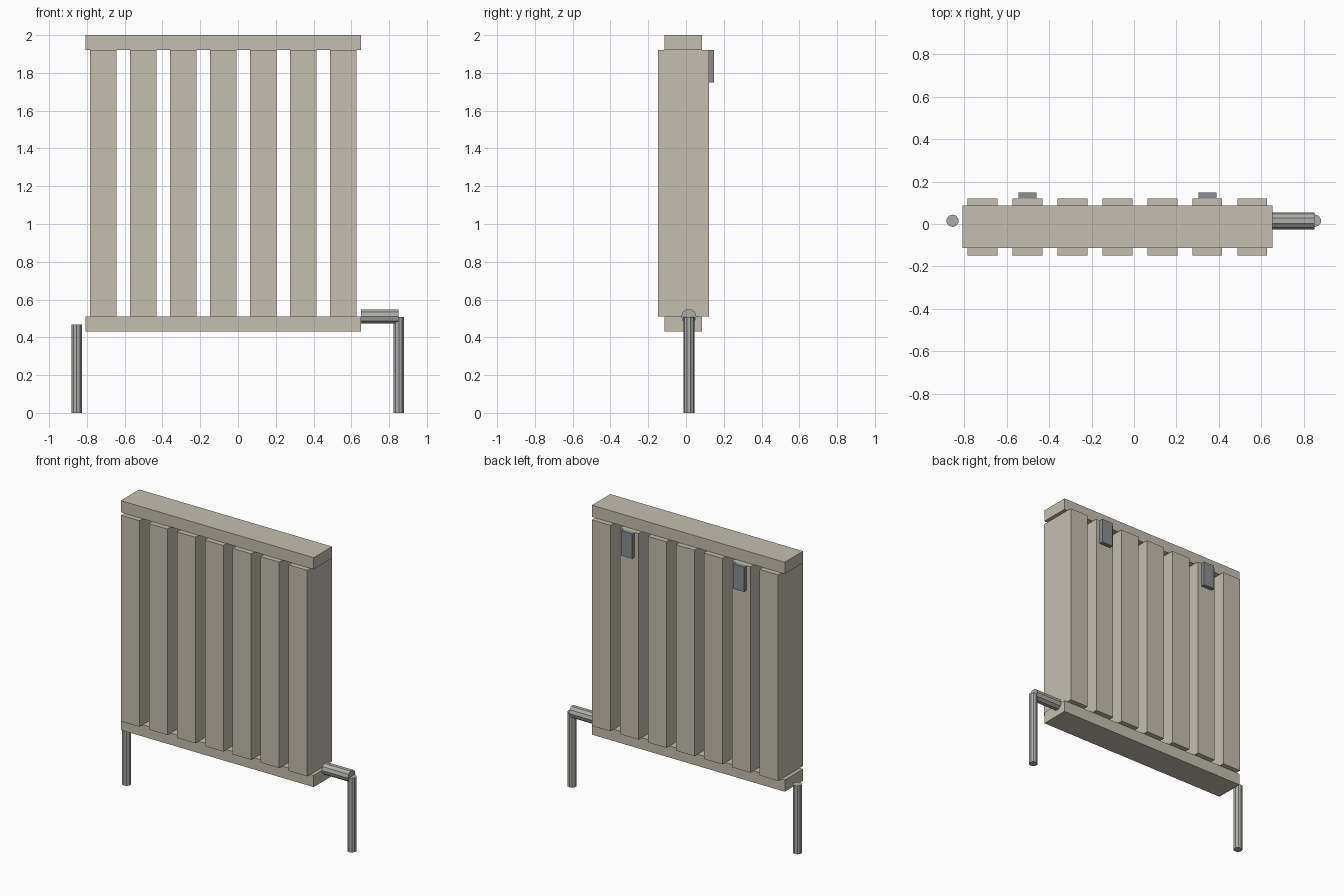
import bpy
import math

if "Cube" in bpy.data.objects:
    bpy.data.objects.remove(bpy.data.objects["Cube"])

CX = -0.078   # centre of the radiator body
PIPE_Y = 0.015


def material(name, rgb):
    m = bpy.data.materials.new(name)
    m.diffuse_color = (*rgb, 1)
    m.use_nodes = True
    m.node_tree.nodes["Principled BSDF"].inputs["Base Color"].default_value = m.diffuse_color
    return m


PAINT = material("cream_paint", (0.56, 0.52, 0.43))
METAL = material("pipe_metal", (0.42, 0.42, 0.41))
DARK = material("bracket_metal", (0.26, 0.27, 0.28))


def box(name, x, y, z, mat):
    """Box from (min, max) ranges on each axis."""
    bpy.ops.mesh.primitive_cube_add(size=1, location=[sum(r) / 2 for r in (x, y, z)])
    o = bpy.context.object
    o.name = name
    o.scale = [r[1] - r[0] for r in (x, y, z)]
    bpy.ops.object.transform_apply(location=False, rotation=False, scale=True)
    o.data.materials.append(mat)
    return o


def pipe(name, radius, length, loc, rot=(0, 0, 0)):
    bpy.ops.mesh.primitive_cylinder_add(vertices=10, radius=radius, depth=length,
                                        location=loc, rotation=rot)
    o = bpy.context.object
    o.name = name
    o.data.materials.append(METAL)
    return o


# Top and bottom headers
for name, z in (("bottom_header", (0.43, 0.51)), ("top_header", (1.92, 2.0))):
    box(name, (CX - 0.73, CX + 0.73), (-0.113, 0.086), z, PAINT)

# Seven upright columns
for i in range(7):
    x = CX + (i - 3) * 0.2117
    box(f"column_{i + 1}", (x - 0.07, x + 0.07), (-0.148, 0.121), (0.51, 1.92), PAINT)

# Wall brackets on the back of the second and sixth columns
for side, name in ((-1, "wall_bracket_left"), (1, "wall_bracket_right")):
    x = CX + side * 0.4234
    box(name, (x - 0.042, x + 0.042), (0.121, 0.148), (1.75, 1.92), DARK)

# Floor pipes and the side valve pipe
pipe("left_floor_pipe", 0.029, 0.468, (-0.854, PIPE_Y, 0.234))
pipe("right_floor_pipe", 0.029, 0.508, (0.852, PIPE_Y, 0.254))
pipe("valve_pipe", 0.04, 0.2, (0.75, PIPE_Y, 0.51), (0, math.pi / 2, 0))
